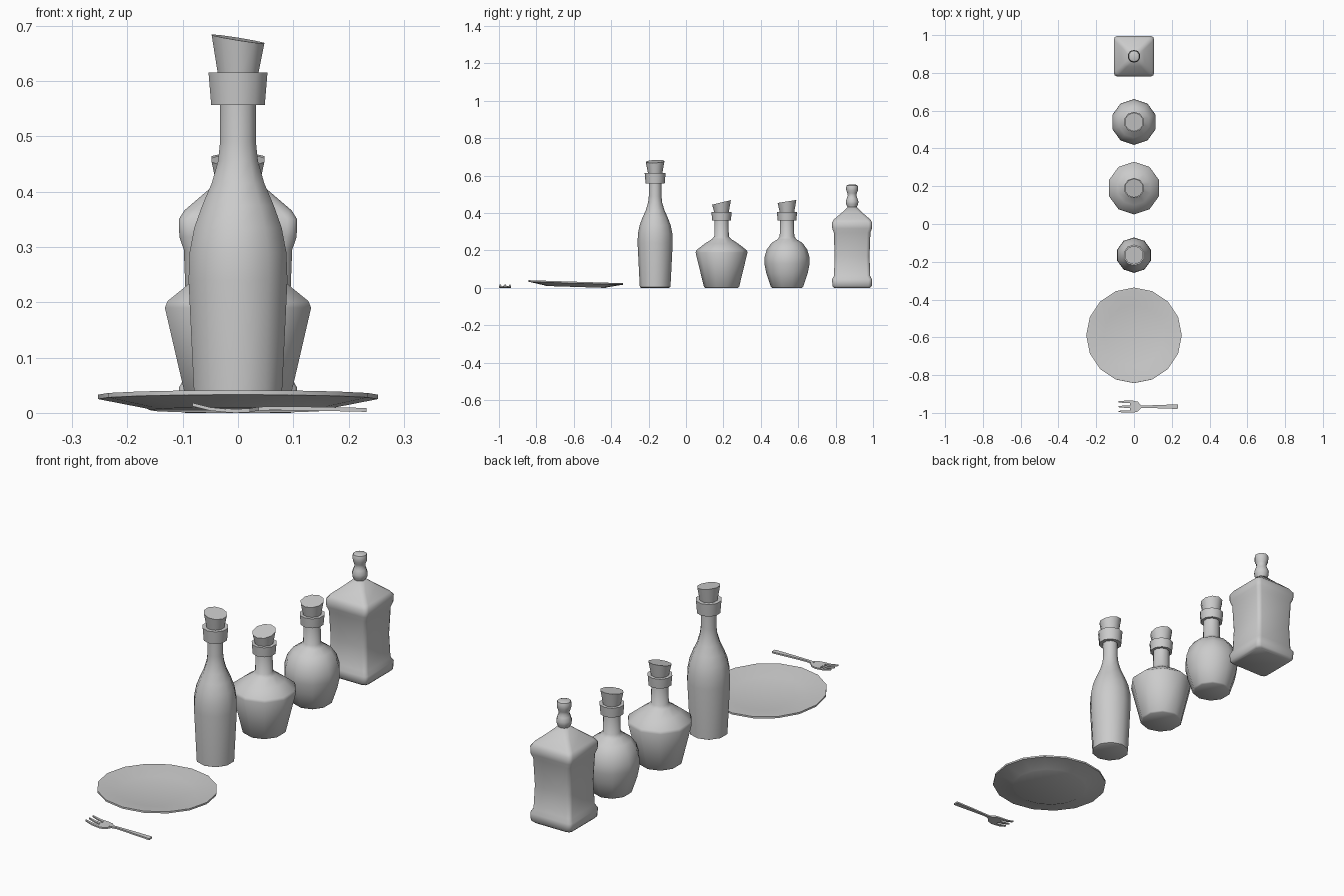
import bpy, bmesh
from math import sin, cos, pi, radians

if "Cube" in bpy.data.objects:
    bpy.data.objects.remove(bpy.data.objects["Cube"])


def finish(bm, name, angle=50):
    bmesh.ops.recalc_face_normals(bm, faces=bm.faces)
    me = bpy.data.meshes.new(name)
    bm.to_mesh(me)
    bm.free()
    for p in me.polygons:
        p.use_smooth = True
    me.set_sharp_from_angle(angle=radians(angle))
    ob = bpy.data.objects.new(name, me)
    bpy.context.collection.objects.link(ob)
    return ob


def loft(name, rings, angle=50, closed=False):
    """Skin a list of equally sized vertex rings; cap the ends."""
    bm = bmesh.new()
    vs = [[bm.verts.new(p) for p in r] for r in rings]
    pairs = list(zip(vs, vs[1:]))
    if closed:
        pairs.append((vs[-1], vs[0]))
    for a, b in pairs:
        n = len(a)
        for i in range(n):
            j = (i + 1) % n
            bm.faces.new((a[i], a[j], b[j], b[i]))
    if not closed:
        bm.faces.new(vs[0])
        bm.faces.new(vs[-1])
    return finish(bm, name, angle)


def circle(y, r, z, n=10, sx=0, sy=0):
    """Ring with a vertex on the y axis; sx, sy slope it."""
    pts = []
    for i in range(n):
        a = pi / 2 + 2 * pi * i / n
        dx, dy = r * cos(a), r * sin(a)
        pts.append((dx, y + dy, z + sx * dx + sy * dy))
    return pts


def lathe(name, y, profile, n=10, closed=False, angle=50):
    return loft(name, [circle(y, r, z, n) for r, z in profile], angle, closed)


def bottle(name, y, body, ring, cork_top, slope):
    lathe(name + "_glass", y, body)
    z0, z1, r0, r1 = ring
    lathe(name + "_collar", y, [(r0 - .017, z0), (r0, z0), (r1, z1), (r1 - .014, z1)])
    loft(name + "_cork", [circle(y, .037, z1 - .01),
                          circle(y, .05, cork_top, 10, *slope)])


# Round bottles
bottle("tall_bottle", -.165,
       [(.074, 0), (.082, .004), (.094, .24), (.092, .29), (.083, .335), (.068, .375),
        (.05, .415), (.038, .455), (.034, .49), (.034, .575)],
       (.557, .615, .051, .056), .676, (-.16, .05))
bottle("wide_bottle", .19,
       [(.088, 0), (.094, .005), (.139, .19), (.134, .202), (.09, .236),
        (.05, .262), (.039, .275), (.037, .375)],
       (.36, .405, .05, .054), .457, (0, .24))
bottle("round_bottle", .54,
       [(.079, 0), (.086, .005), (.111, .08), (.121, .13), (.12, .165), (.108, .205),
        (.083, .24), (.05, .26), (.039, .275), (.037, .375)],
       (.36, .405, .05, .054), .462, (0, .16))


# Square decanter with rounded corners
def square(y, h, c, z):
    pts = []
    for k in range(4):
        q = pi / 2 * k
        cx = (h - c) * (1 if k in (0, 3) else -1)
        cy = (h - c) * (1 if k < 2 else -1)
        for t in (0, pi / 4, pi / 2):
            pts.append((cx + c * cos(q + t), y + cy + c * sin(q + t), z))
    return pts


DY = .888
loft("decanter_body", [square(DY, h, c, z) for h, c, z in (
    (.096, .018, 0), (.105, .018, .009), (.107, .018, .045), (.097, .018, .064),
    (.093, .018, .17), (.098, .018, .295), (.106, .018, .318), (.107, .018, .35),
    (.097, .02, .366), (.055, .018, .402), (.024, .02, .432))])
lathe("decanter_stopper", DY,
      [(.022, .42), (.024, .432), (.032, .446), (.034, .462), (.028, .48), (.023, .492),
       (.025, .506), (.031, .52), (.032, .538), (.029, .548), (.018, .552)])

# Plate, tipped slightly toward the back
plate = lathe("plate", 0,
              [(.001, -.006), (.16, -.006), (.166, -.003), (.253, .014), (.253, .022),
               (.24, .022), (.16, .005), (.001, .005)], 16, angle=30)
plate.location = (0, -.59, .011)
plate.rotation_euler.x = -.032


# Fork: flat bars swept along x
def bar(name, stations, t=.007):
    loft(name, [[(x, y - w, z), (x, y + w, z), (x, y + w, z + t), (x, y - w, z + t)]
                for x, y, w, z in stations], 30)


FY = -.967
bar("fork_handle", [(.232, FY, .010, .002), (.226, FY, .012, .002), (.14, FY, .009, .004),
                    (.06, FY, .006, .005), (.025, FY, .008, .003)])
bar("fork_head", [(.037, FY, .008, .004), (.02, FY, .026, .001),
                  (-.005, FY, .032, 0), (-.022, FY, .032, .001)])
for i in (-1, 0, 1):
    y = FY + i * .0255
    bar("fork_tine", [(-.02, y, .0065, .001), (-.05, y, .006, .004),
                      (-.082, y, .003, .012)], .006)
